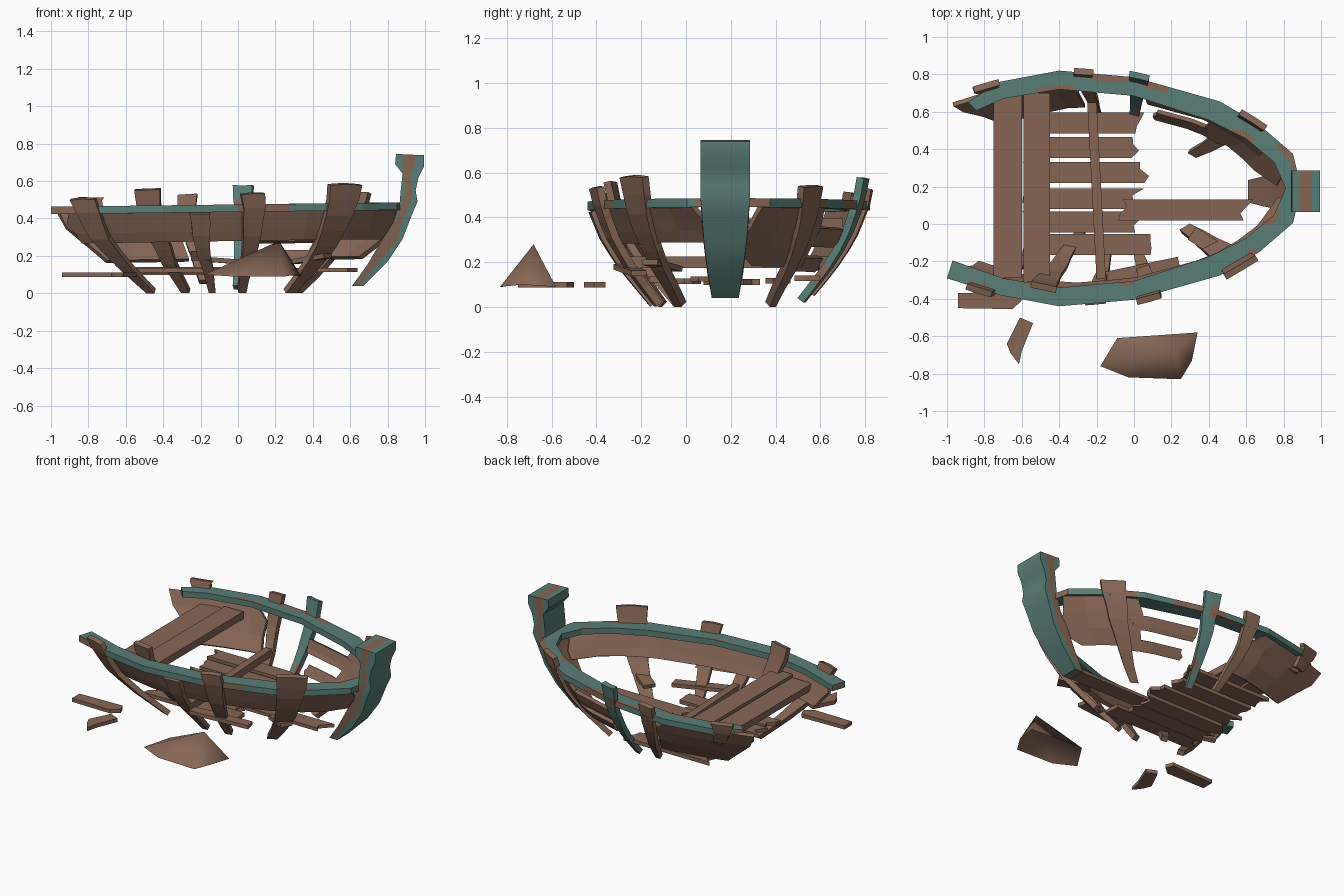
import bpy, bmesh, math, random

if "Cube" in bpy.data.objects:
    bpy.data.objects.remove(bpy.data.objects["Cube"])
random.seed(4)
CY = 0.19  # boat centre line


def material(name, col):
    m = bpy.data.materials.new(name)
    m.diffuse_color = (*col, 1)
    m.use_nodes = True
    m.node_tree.nodes["Principled BSDF"].inputs["Base Color"].default_value = m.diffuse_color
    return m


BROWN = material("weathered brown wood", (0.245, 0.134, 0.09))
TEAL = material("faded teal paint", (0.10, 0.212, 0.184))


def make(name, verts, faces, mats, idx=None):
    me = bpy.data.meshes.new(name)
    me.from_pydata(verts, [], faces)
    for m in mats:
        me.materials.append(m)
    if idx:
        me.polygons.foreach_set("material_index", idx)
    ob = bpy.data.objects.new(name, me)
    bpy.context.collection.objects.link(ob)
    return ob


def lerp(table, x):
    for (a, fa), (b, fb) in zip(table, table[1:]):
        if x <= b:
            break
    return fa + (fb - fa) * (x - a) / (b - a)


# Hull shape: half width along x, and inward taper along z
WIDTH = [(-1, .48), (-.72, .565), (-.4, .63), (0, .595), (.46, .465), (.67, .34), (.85, .185), (.895, .03)]
TAPER = [(0, .53), (.17, .76), (.3, .90), (.45, 1.0), (.6, 1.05)]


def hull(x, z, side, off=0.0):
    f = lerp(TAPER, z)
    return (-.05 + (x + .05) * f, CY + side * (lerp(WIDTH, x) * f + off), z)


def sheet(name, rows, t, mats=(BROWN,), rule=None):
    """Grid of points made into a board of thickness t."""
    n = len(rows[0])
    verts = [p for r in rows for p in r]
    faces, idx = [], []
    for i in range(len(rows) - 1):
        for j in range(n - 1):
            faces.append((i * n + j, i * n + j + 1, (i + 1) * n + j + 1, (i + 1) * n + j))
            idx.append(rule(i, j) if rule else 0)
    ob = make(name, verts, faces, mats, idx)
    mod = ob.modifiers.new("thickness", 'SOLIDIFY')
    mod.thickness = t
    mod.offset = 0
    return ob


def strake(name, side, x0, x1, z0, z1, off=-.035, jag=.05, t=.025):
    n = max(4, int((x1 - x0) / .12))
    rows = []
    for k in range(4):
        a, b = x0 + random.uniform(0, jag), x1 - random.uniform(0, jag)
        z = z0 + (z1 - z0) * k / 3
        rows.append([hull(a + (b - a) * i / n, z + .012 * (a + (b - a) * i / n), side, off)
                     for i in range(n + 1)])
    return sheet(name, rows, t)


def rib(name, side, x, top, w, off=.0, bottom=.012, mats=(BROWN,), rule=None):
    rows = []
    for i in range(8):
        z = bottom + (top - bottom) * i / 7
        h = w * (.31 + .2 * i / 7)
        c = x + random.uniform(-.006, .006)
        rows.append([hull(c + d, z + (random.uniform(-.008, .002) if i == 7 else 0), side, off)
                     for d in (-h, 0, h)])
    return sheet(name, rows, .034, mats, rule)


def loft(name, rings, rule, smooth=False):
    """Joins rings of eight points; both ends are closed with three quads."""
    verts = [p for r in rings for p in r]
    faces, idx = [], []
    for s in range(len(rings) - 1):
        for k in range(8):
            k2 = (k + 1) % 8
            faces.append((s * 8 + k, s * 8 + k2, s * 8 + 8 + k2, s * 8 + 8 + k))
            idx.append(rule(s, k))
    for base in (0, len(verts) - 8):
        for c, q in enumerate(((0, 1, 6, 7), (1, 2, 5, 6), (2, 3, 4, 5))):
            faces.append(tuple(base + v for v in q))
            idx.append(0 if c == 1 else 1)
    ob = make(name, verts, faces, (BROWN, TEAL), idx)
    bm = bmesh.new()
    bm.from_mesh(ob.data)
    bmesh.ops.recalc_face_normals(bm, faces=bm.faces)
    bm.to_mesh(ob.data)
    bm.free()
    return ob


def smooth(ob, deg):
    bpy.ops.object.select_all(action='DESELECT')
    bpy.context.view_layer.objects.active = ob
    ob.select_set(True)
    bpy.ops.object.shade_smooth_by_angle(angle=math.radians(deg))


# Gunwale rail: one band running stern - bow - stern
OUTER = [(-1, .48), (-.72, .57), (-.4, .63), (0, .595), (.46, .465), (.67, .34), (.85, .185), (.895, 0)]
INNER = [(-.97, .385), (-.70, .48), (-.4, .53), (0, .495), (.40, .365), (.6, .265), (.75, .14), (.81, 0)]
path = [(o, i, -1) for o, i in zip(OUTER, INNER)]
path += [(o, i, 1) for o, i in zip(OUTER[-2:0:-1], INNER[-2:0:-1])]
path.append(((-.93, .435), (-.88, .40), 1))
rings = []
for (o1, i1, s1), (o2, i2, s2) in zip(path, path[1:]):
    for k in range(5):
        u = k / 5
        po = (o1[0] + (o2[0] - o1[0]) * u, CY + s1 * o1[1] * (1 - u) + s2 * o2[1] * u)
        pi = (i1[0] + (i2[0] - i1[0]) * u, CY + s1 * i1[1] * (1 - u) + s2 * i2[1] * u)
        z = .455 + .012 * po[0]
        wob = .1 * math.sin(len(rings) * 1.9)
        cuts = (0, .3 + wob, .75 + wob, 1)
        pts = [(po[0] + (pi[0] - po[0]) * c, po[1] + (pi[1] - po[1]) * c) for c in cuts]
        rings.append([(x, y, z + .02) for x, y in pts] + [(x, y, z - .02) for x, y in pts[::-1]])


def rail_paint(s, k):
    # worn patches along the edges, more of them on the port side
    port = s > 35
    wear = math.sin(s * .83 + k) + math.sin(s * .37 + 2 * k)
    if k in (0, 7):
        return 0 if wear > (.35 if port else 1.2) else 1
    return 0 if k in (2, 6) and wear > .95 else 1


loft("gunwale_rail", rings, rail_paint)

# Stem post: inner point, outer point, half width
STEM = [(.61, .04, .67, .04, .06), (.69, .15, .80, .17, .08), (.76, .27, .88, .29, .095),
        (.83, .38, .93, .42, .105), (.865, .49, .96, .49, .11), (.87, .55, .95, .55, .11),
        (.88, .64, .965, .62, .11), (.84, .69, .995, .68, .11), (.845, .745, .995, .738, .11)]
rings = []
for n, (xi, zi, xo, zo, h) in enumerate(STEM):
    a = .38 + .16 * math.sin(n * 2.3)
    cuts = (0, a, a + .42, 1)
    p = [(xo + (xi - xo) * c, zo + (zi - zo) * c) for c in cuts]
    rings.append([(x, .175 - h, z) for x, z in p] + [(x, .175 + h, z) for x, z in p[::-1]])
stem = loft("stem_post", rings,
            lambda s, k: 0 if k in (1, 5) or (k == 3 and s < 4) or (k in (2, 4) and s in (1, 2)) else 1)
smooth(stem, 35)

# Hull planking, starboard (-1) and port (+1)
strake("starboard_upper_strake", -1, -.96, .88, .285, .44)
strake("port_stern_strake", 1, -1.0, -.3, .18, .45, jag=.12)
strake("port_bow_strake", 1, .44, .895, .18, .44, jag=.05)
strake("port_middle_plank", 1, .05, .55, .27, .35)
strake("port_lower_plank", 1, .12, .66, .16, .22)

# Ribs
for n, (x, top, w, off) in enumerate([(-.81, .51, .13, .0), (-.47, .56, .13, -.11), (-.21, .435, .11, 0),
                                      (.08, .535, .12, .0), (.55, .585, .16, -.01)]):
    rib("starboard_rib_%d" % (n + 1), -1, x, top, w, off)
for n, (x, top, w, off, low) in enumerate([(-.78, .515, .13, -.01, .36), (-.27, .53, .10, -.01, .06),
                                           (.62, .54, .13, -.015, .012)]):
    rib("port_rib_%d" % (n + 1), 1, x, top, w, off, low)
rib("port_painted_rib", 1, .03, .575, .10, -.01, .03, (BROWN, TEAL),
    lambda i, j: 0 if (i * 2 + j) % 7 == 3 else 1)


# Flat boards: floor, benches and beam
def board(name, x0, x1, y0, y1, z, t, jag=0.0, skew=0.0):
    rows = []
    for k in range(4):
        y = y0 + (y1 - y0) * k / 3
        a, b = x0 + random.uniform(0, jag), x1 - random.uniform(0, jag)
        rows.append([(a + (b - a) * i / 4 + skew * (.5 - k / 3), y, z) for i in range(5)])
    return sheet(name, rows, t)


for n, (y, x1) in enumerate([(.54, .07), (.41, .05), (.275, .1), (.135, .06), (.01, .05), (-.11, .15)]):
    board("floor_plank_%d" % (n + 1), -.6, x1, y - .056, y + .056, .11 + .15 * (y - CY) ** 2, .026, .07)
board("long_floor_plank", -.1, .64, .02, .13, .125, .022, .08)
board("rear_bench", -.75, -.6, -.29, .69, .36, .045)
board("front_bench", -.59, -.45, -.31, .70, .37, .05)
board("cross_beam", -.225, -.175, -.30, .65, .20, .05, 0, .05)


# Loose struts: short bars between two points
def strut(name, p, q, w, t):
    dx, dy = q[0] - p[0], q[1] - p[1]
    l = math.hypot(dx, dy)
    nx, ny = -dy / l * w / 2, dx / l * w / 2
    return sheet(name, [[(a[0] + s * nx, a[1] + s * ny, a[2]) for a in (p, q)] for s in (-1, 1)], t)


strut("loose_plank_starboard", (.31, -.05, .17), (.48, -.16, .2), .08, .025)
strut("fallen_plank_starboard", (-.15, -.29, .18), (.24, -.21, .15), .07, .025)


# Debris on the ground
def shard(name, pts, z, t):
    ob = make(name, [(x, y, z) for x, y in pts], [tuple(range(len(pts)))], (BROWN,))
    mod = ob.modifiers.new("thickness", 'SOLIDIFY')
    mod.thickness = t
    mod.offset = 0


shard("small_shard", [(-.68, -.64), (-.66, -.69), (-.615, -.75), (-.6, -.68), (-.54, -.53), (-.61, -.5)], .1, .025)
shard("long_shard", [(-.94, -.37), (-.94, -.45), (-.65, -.455), (-.6, -.41), (-.62, -.36)], .1, .025)
rim = [(-.18, -.76, .10), (-.03, -.82, .09), (.25, -.83, .09), (.31, -.73, .10), (.34, -.58, .09), (-.09, -.61, .13)]
hump = make("hull_fragment", rim + [(.22, -.68, .28)], [(i, (i + 1) % 6, 6) for i in range(6)], (BROWN,))
smooth(hump, 170)
